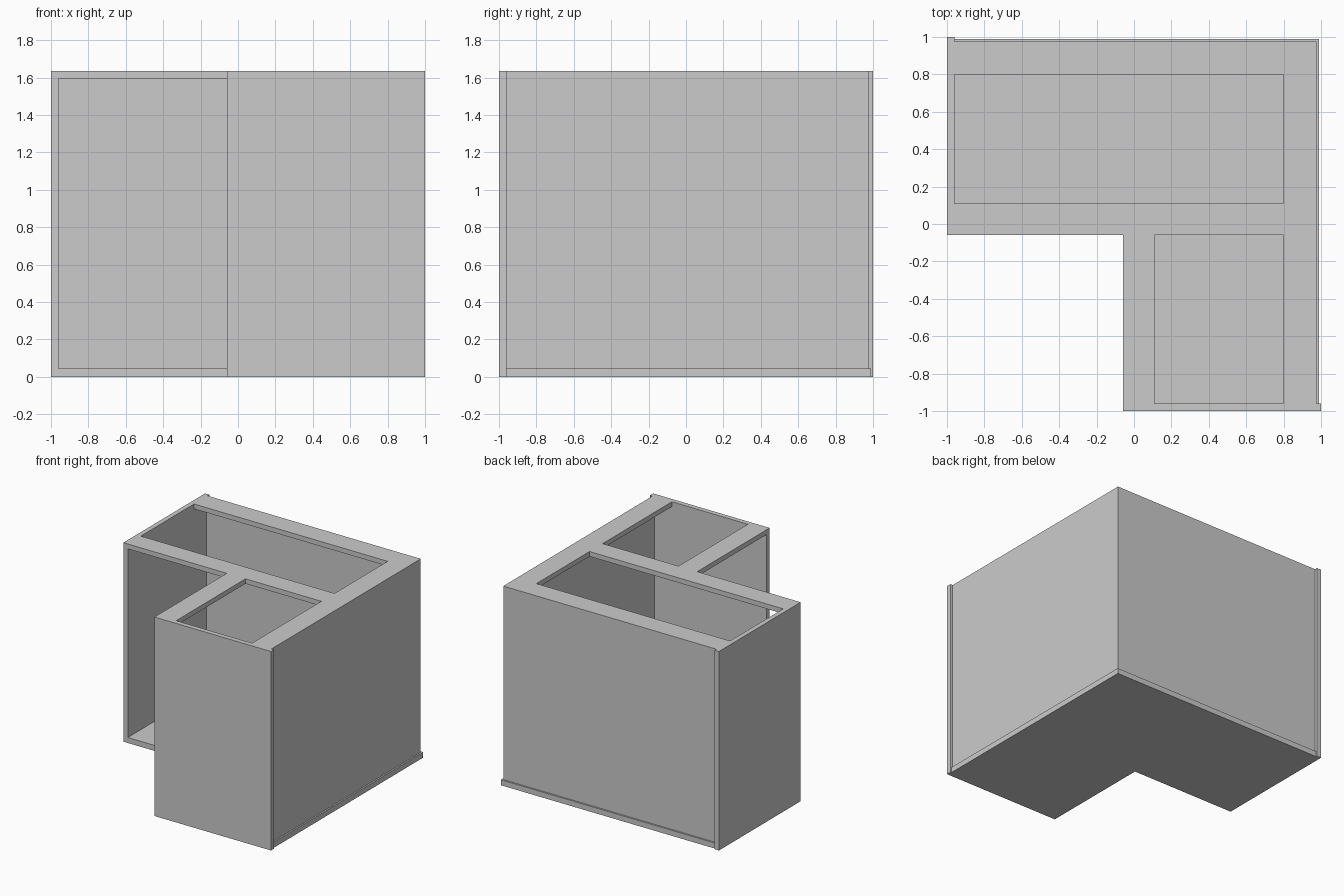
import bpy, bmesh

if "Cube" in bpy.data.objects:
    bpy.data.objects.remove(bpy.data.objects["Cube"])

mat = bpy.data.materials.new("light grey board")
mat.diffuse_color = (0.6, 0.6, 0.6, 1)
mat.use_nodes = True
mat.node_tree.nodes["Principled BSDF"].inputs["Base Color"].default_value = mat.diffuse_color

T = 0.04        # board thickness
H = 1.635       # cabinet height
FLOOR = 0.045   # top of the floor board
IN = -0.06      # open inner faces of the L
BACK = 0.977    # outer face of the recessed backs


def finish(name, bm):
    bmesh.ops.recalc_face_normals(bm, faces=bm.faces)
    mesh = bpy.data.meshes.new(name)
    bm.to_mesh(mesh)
    bm.free()
    mesh.materials.append(mat)
    obj = bpy.data.objects.new(name, mesh)
    bpy.context.collection.objects.link(obj)


def board(name, x, y, z):
    bm = bmesh.new()
    bmesh.ops.create_cube(bm, size=1)
    for v in bm.verts:
        v.co = [(r[0] + r[1]) / 2 + c * (r[1] - r[0]) for r, c in zip((x, y, z), v.co)]
    finish(name, bm)


def slab(name, outline, z0, z1):
    bm = bmesh.new()
    face = bm.faces.new([bm.verts.new((x, y, z0)) for x, y in outline])
    ext = bmesh.ops.extrude_face_region(bm, geom=[face])["geom"]
    verts = [v for v in ext if isinstance(v, bmesh.types.BMVert)]
    bmesh.ops.translate(bm, vec=(0, 0, z1 - z0), verts=verts)
    finish(name, bm)


# End panels, full height
board("left_end_panel", (-1, -1 + T), (IN, 1), (0, H))
board("front_end_panel", (IN, 1), (-1, -1 + T), (0, H))

# L-shaped floor, projecting slightly behind the backs
e = 0.99
slab("floor_board", [(-1 + T, IN), (IN, IN), (IN, -1 + T), (e, -1 + T), (e, e), (-1 + T, e)], 0, FLOOR)

# Thin recessed backs
board("rear_back_panel", (-1 + T, BACK), (0.96, BACK), (FLOOR, H))
board("right_back_panel", (0.96, BACK), (-1 + T, 0.96), (FLOOR, H))

# Flat top rails around the two openings
rz = (H - T, H)
board("rear_rail", (-1 + T, 0.96), (0.80, 0.96), rz)
board("right_rail", (0.80, 0.96), (-1 + T, 0.80), rz)
board("middle_rail", (-1 + T, 0.80), (IN, 0.11), rz)
board("inner_rail", (IN, 0.11), (-1 + T, IN), rz)
